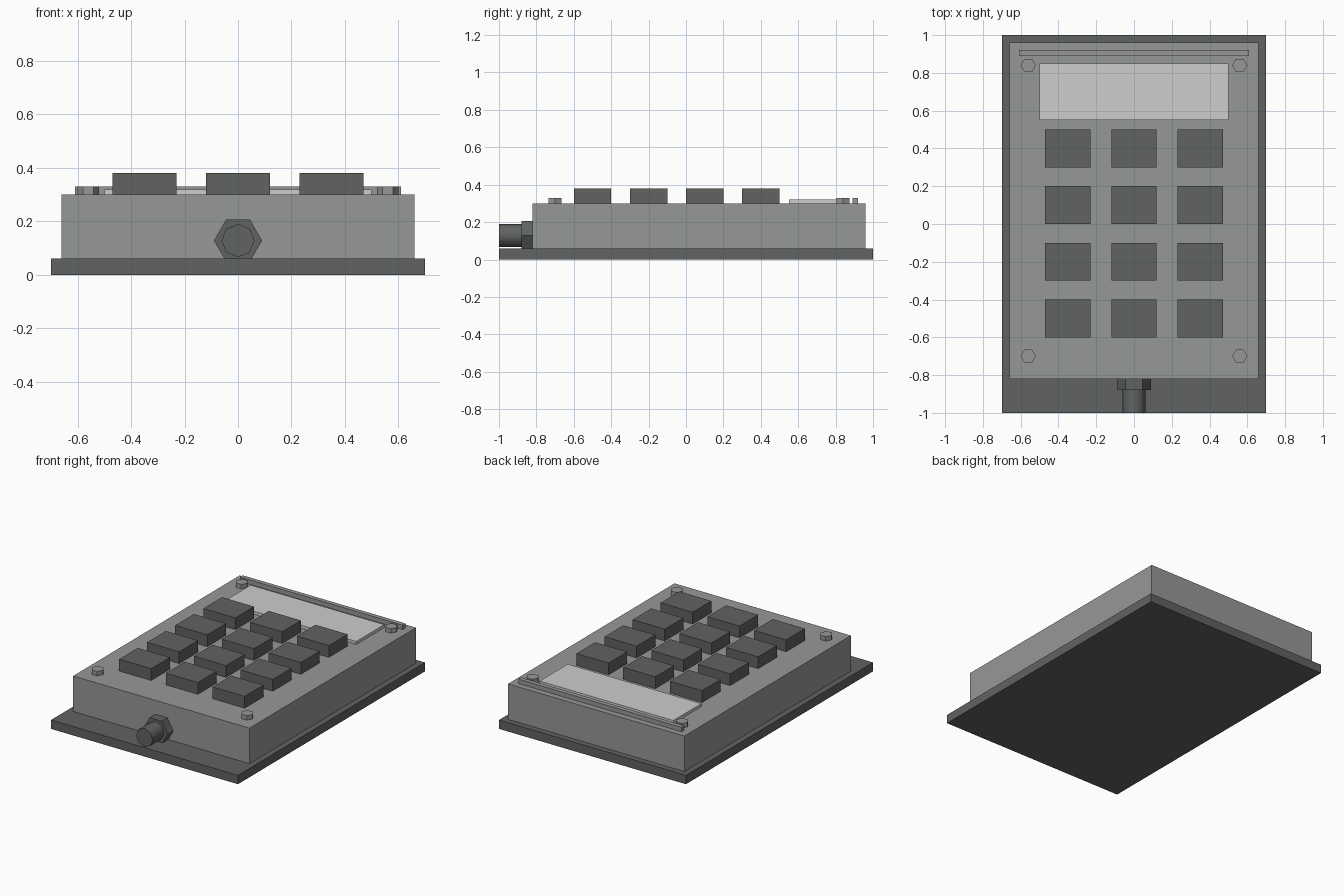
import bpy, math

if "Cube" in bpy.data.objects:
    bpy.data.objects.remove(bpy.data.objects["Cube"])


def material(name, rgb):
    m = bpy.data.materials.new(name)
    m.diffuse_color = (*rgb, 1.0)
    m.use_nodes = True
    m.node_tree.nodes["Principled BSDF"].inputs["Base Color"].default_value = m.diffuse_color
    return m


DARK = material("dark_grey", (0.115, 0.125, 0.122))
MID = material("mid_grey", (0.305, 0.315, 0.305))
LIGHT = material("pale_screen", (0.61, 0.61, 0.61))


def box(name, x0, x1, y0, y1, z0, z1, mat):
    bpy.ops.mesh.primitive_cube_add(
        size=1, location=((x0 + x1) / 2, (y0 + y1) / 2, (z0 + z1) / 2))
    ob = bpy.context.object
    ob.name = name
    ob.scale = (x1 - x0, y1 - y0, z1 - z0)
    bpy.ops.object.transform_apply(location=False, rotation=False, scale=True)
    ob.data.materials.append(mat)
    return ob


def prism(name, sides, radius, depth, loc, mat, along_y=False, turn=0.0):
    rot = (math.pi / 2, turn, 0) if along_y else (0, 0, turn)
    bpy.ops.mesh.primitive_cylinder_add(
        vertices=sides, radius=radius, depth=depth, location=loc, rotation=rot)
    ob = bpy.context.object
    ob.name = name
    ob.data.materials.append(mat)
    return ob


# Housing
box("back_plate", -0.7, 0.7, -1, 1, 0, 0.06, DARK)
box("body", -0.66, 0.66, -0.82, 0.96, 0.06, 0.30, MID)

# Display and the ridge above it
box("screen", -0.5, 0.5, 0.55, 0.85, 0.30, 0.32, LIGHT)
box("top_ridge", -0.61, 0.61, 0.89, 0.92, 0.30, 0.33, MID)

# Keys
for r, y in enumerate((0.4, 0.1, -0.2, -0.5)):
    for c, x in enumerate((-0.35, 0, 0.35)):
        box(f"key_{r}_{c}", x - 0.12, x + 0.12, y - 0.1, y + 0.1, 0.30, 0.38, DARK)

# Corner screws
for x in (-0.56, 0.56):
    for y in (-0.70, 0.84):
        prism("corner_screw", 6, 0.04, 0.03, (x, y, 0.315), MID, turn=math.pi / 6)

# Cable gland: hexagonal nut and round stub
prism("gland_nut", 6, 0.09, 0.06, (0, -0.85, 0.128), DARK, True, math.pi / 6)
prism("cable_stub", 8, 0.062, 0.12, (0, -0.94, 0.128), DARK, True)
bpy.ops.object.shade_smooth_by_angle(angle=math.radians(50))
